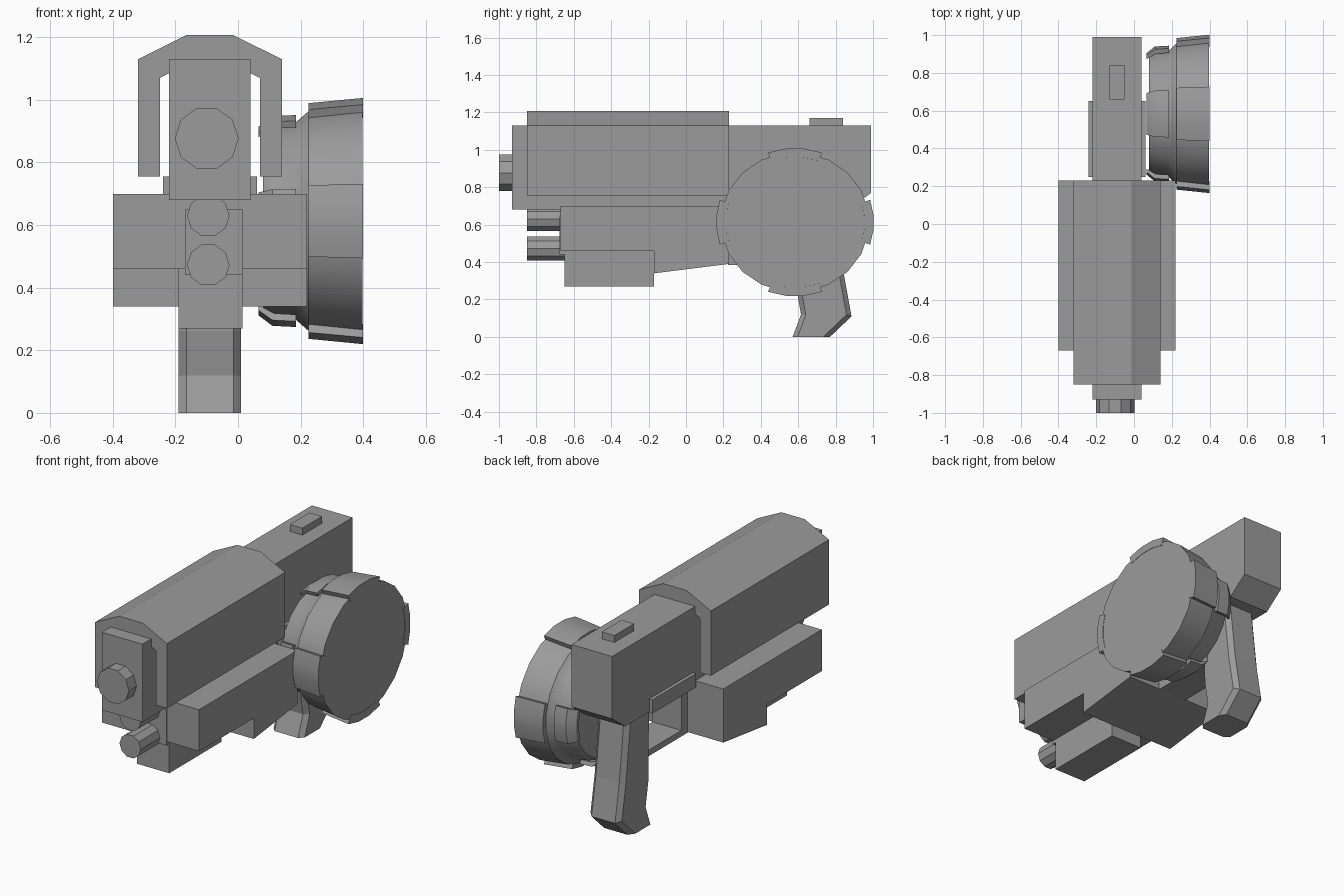
import bpy, bmesh, math

cube = bpy.data.objects.get("Cube")
if cube:
    bpy.data.objects.remove(cube, do_unlink=True)

grey = bpy.data.materials.new("plain_grey")
grey.use_nodes = True
grey.diffuse_color = (0.33, 0.33, 0.33, 1)
grey.node_tree.nodes["Principled BSDF"].inputs["Base Color"].default_value = (0.33, 0.33, 0.33, 1)


def finish(name, bm, smooth=None):
    bmesh.ops.recalc_face_normals(bm, faces=bm.faces[:])
    mesh = bpy.data.meshes.new(name)
    bm.to_mesh(mesh)
    bm.free()
    mesh.materials.append(grey)
    obj = bpy.data.objects.new(name, mesh)
    bpy.context.collection.objects.link(obj)
    if smooth:
        bpy.ops.object.select_all(action="DESELECT")
        obj.select_set(True)
        bpy.context.view_layer.objects.active = obj
        bpy.ops.object.shade_smooth_by_angle(angle=math.radians(smooth))
    return obj


def extrude(name, outline, axis, lo, hi, smooth=None):
    """Extrude a closed outline along x (points are y,z) or y (points are x,z)."""
    def place(p, d):
        return (d, p[0], p[1]) if axis == "x" else (p[0], d, p[1])
    bm = bmesh.new()
    face = bm.faces.new([bm.verts.new(place(p, lo)) for p in outline])
    result = bmesh.ops.extrude_face_region(bm, geom=[face])
    shift = (hi - lo, 0, 0) if axis == "x" else (0, hi - lo, 0)
    moved = [g for g in result["geom"] if isinstance(g, bmesh.types.BMVert)]
    bmesh.ops.translate(bm, verts=moved, vec=shift)
    return finish(name, bm, smooth)


def box(name, x, y, z):
    return extrude(name, [(x[0], z[0]), (x[1], z[0]), (x[1], z[1]), (x[0], z[1])], "y", *y)


def barrel(name, x, z, radius, y0, y1, sides=10):
    ring = [(x + radius * math.cos(math.tau * i / sides),
             z + radius * math.sin(math.tau * i / sides)) for i in range(sides)]
    return extrude(name, ring, "y", y0, y1)


# Receiver with its chamfered heel
extrude("receiver", [(-0.93, 0.68), (-0.93, 1.13), (0.99, 1.13), (0.99, 0.77),
                     (0.87, 0.68)], "x", -0.22, 0.04)
box("rear_sight", (-0.13, -0.05), (0.66, 0.84), (1.12, 1.17))
box("receiver_side_plate", (-0.24, 0.06), (0.25, 0.65), (0.675, 0.755))

# Shroud: half outline mirrored about the gun's centre line
mid = -0.09
half = [(0.075, 1.207), (0.23, 1.13), (0.23, 0.755), (0.16, 0.755), (0.16, 1.07), (0.13, 1.085)]
extrude("barrel_shroud", [(mid + x, z) for x, z in half]
        + [(mid - x, z) for x, z in reversed(half)], "y", -0.85, 0.23)

# Barrels
barrel("main_barrel", -0.1, 0.877, 0.102, -1.0, -0.9)
for label, z in (("upper", 0.63), ("lower", 0.473)):
    barrel(label + "_small_barrel", -0.095, z, 0.068, -0.85, -0.6)

# Fore-end and the blocks under it
extrude("fore_end", [(-0.67, 0.46), (-0.67, 0.70), (0.23, 0.70), (0.23, 0.39),
                     (-0.17, 0.34), (-0.17, 0.46)], "x", -0.40, 0.22)
box("small_barrel_block", (-0.17, 0.015), (-0.675, -0.1), (0.44, 0.65))
box("under_block", (-0.19, 0.015), (-0.65, -0.17), (0.27, 0.465))

# Trigger guard
box("guard_front", (-0.17, 0.015), (0.225, 0.285), (0.385, 0.70))
box("guard_floor", (-0.17, 0.015), (0.225, 0.64), (0.385, 0.42))

# Grip with softened long edges
grip = extrude("grip", [(0.57, 0.0), (0.615, 0.12), (0.59, 0.26), (0.585, 0.70), (0.80, 0.70),
                        (0.845, 0.33), (0.885, 0.11), (0.77, 0.0)], "x", -0.19, 0.01)
bm = bmesh.new()
bm.from_mesh(grip.data)
rims = [e for e in bm.edges
        if abs(e.verts[0].co.x - e.verts[1].co.x) < 0.001
        and abs(e.verts[0].co.z - e.verts[1].co.z) > 0.05]
bmesh.ops.bevel(bm, geom=rims, offset=0.025, segments=1, affect="EDGES")
bm.to_mesh(grip.data)
bm.free()

# Drum: slightly oval, turned about the x axis
CY, CZ, OVAL = 0.583, 0.613, 1.064


def turned(name, profile, start, end, steps, closed, smooth=None):
    """Sweep an (x, radius) profile about the drum axis between two angles."""
    bm = bmesh.new()
    rings = []
    for i in range(steps if closed else steps + 1):
        a = math.radians(start + (end - start) * i / steps)
        rings.append([bm.verts.new((x, CY + OVAL * r * math.cos(a), CZ + r * math.sin(a)))
                      for x, r in profile])
    n = len(profile)
    for i in range(steps):
        a, b = rings[i], rings[(i + 1) % len(rings)]
        for j in range(n - 1 if closed else n):
            k = (j + 1) % n
            bm.faces.new((a[j], a[k], b[k], b[j]))
    if closed:
        bm.faces.new([r[0] for r in rings])
        bm.faces.new([r[-1] for r in rings])
    else:
        bm.faces.new(rings[0])
        bm.faces.new(rings[-1])
    return finish(name, bm, smooth)


turned("drum", [(0.08, 0.285), (0.11, 0.305), (0.18, 0.315), (0.225, 0.355), (0.398, 0.374)],
       9, 369, 20, True, 35)

# Raised pads and bent clips at four points of the drum
for side, angle in (("rear", 0), ("top", 90), ("front", 180), ("bottom", 270)):
    spread = 20 if side in ("top", "bottom") else 17.5
    turned(side + "_pad", [(0.225, 0.33), (0.225, 0.379), (0.4, 0.396), (0.4, 0.35)],
           angle - spread, angle + spread, 3, False, 35)
    turned(side + "_clip", [(0.065, 0.285), (0.065, 0.303), (0.11, 0.337), (0.185, 0.341),
                            (0.185, 0.318), (0.115, 0.314)],
           angle - spread, angle + spread, 3, False, 35)
